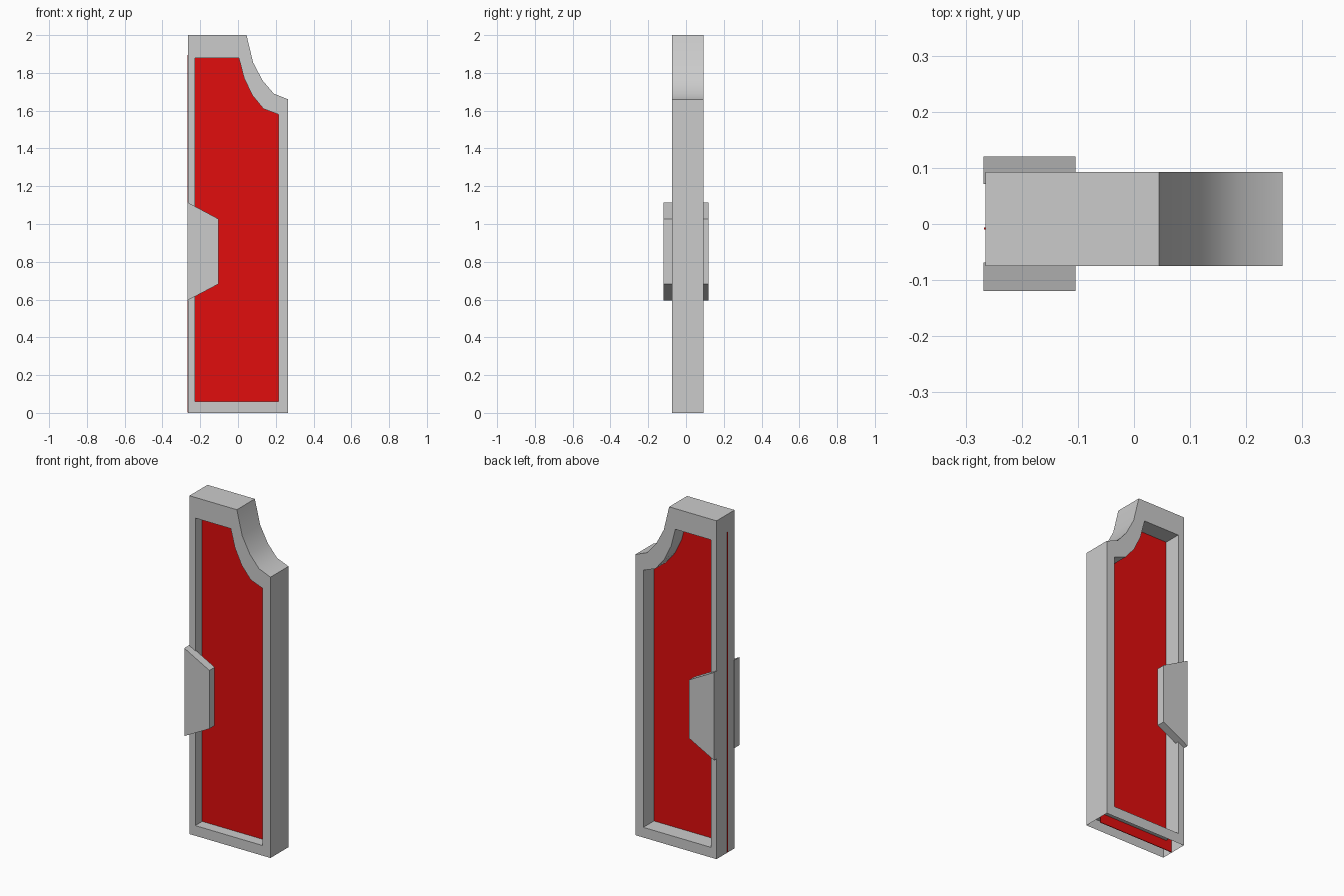
import bpy, math

if "Cube" in bpy.data.objects:
    bpy.data.objects.remove(bpy.data.objects["Cube"])

FRONT, BACK = -0.075, 0.093

def make_object(name, verts, faces):
    mesh = bpy.data.meshes.new(name)
    mesh.from_pydata(verts, [], faces)
    mesh.update()
    obj = bpy.data.objects.new(name, mesh)
    bpy.context.collection.objects.link(obj)
    return obj

def prism(name, profile, y0, y1):
    # Closed extrusion of an x-z profile (counter-clockwise from the front)
    n = len(profile)
    verts = [(x, y, z) for y in (y0, y1) for x, z in profile]
    faces = [tuple(range(n)), tuple(reversed(range(n, 2 * n)))]
    faces += [(i, i + n, (i + 1) % n + n, (i + 1) % n) for i in range(n)]
    return make_object(name, verts, faces)

# Hollow frame: matching outer and inner outlines, open underneath
outer = [(-0.265, 0), (0.265, 0), (0.265, 1.66), (0.19, 1.69),
         (0.13, 1.76), (0.08, 1.855), (0.045, 2), (-0.265, 2)]
inner = [(-0.227, 0.06), (0.214, 0.06), (0.214, 1.58), (0.135, 1.61),
         (0.077, 1.68), (0.033, 1.77), (0.005, 1.878), (-0.227, 1.878)]
n = len(outer)
verts = [(x, y, z) for y in (FRONT, BACK) for ring in (outer, inner) for x, z in ring]
faces = []
for i in range(n):
    j = (i + 1) % n
    of, nf, ob, nb = 0, n, 2 * n, 3 * n
    faces.append((of + i, of + j, nf + j, nf + i))
    faces.append((ob + j, ob + i, nb + i, nb + j))
    faces.append((nf + j, nb + j, nb + i, nf + i))
    if i:  # the bottom edge stays open
        faces.append((of + i, ob + i, ob + j, of + j))
frame = make_object("frame", verts, faces)
bpy.context.view_layer.objects.active = frame
frame.select_set(True)
bpy.ops.object.shade_smooth_by_angle(angle=math.radians(30))

# Thin red panel held in the middle of the frame
panel = prism("red_panel", [(-0.267, 0.003), (0.225, 0.003), (0.225, 1.595), (0.145, 1.625),
                            (0.087, 1.695), (0.043, 1.785), (0.014, 1.895), (-0.267, 1.895)],
              -0.01, -0.006)
red = bpy.data.materials.new("red")
red.diffuse_color = (0.75, 0.004, 0.004, 1)
red.use_nodes = True
red.node_tree.nodes["Principled BSDF"].inputs["Base Color"].default_value = red.diffuse_color
panel.data.materials.append(red)

# Tapered grips on both faces
grip = [(-0.268, 0.595), (-0.104, 0.682), (-0.104, 1.027), (-0.268, 1.115)]
prism("front_grip", grip, -0.119, -0.069)
prism("back_grip", grip, 0.071, 0.12)
